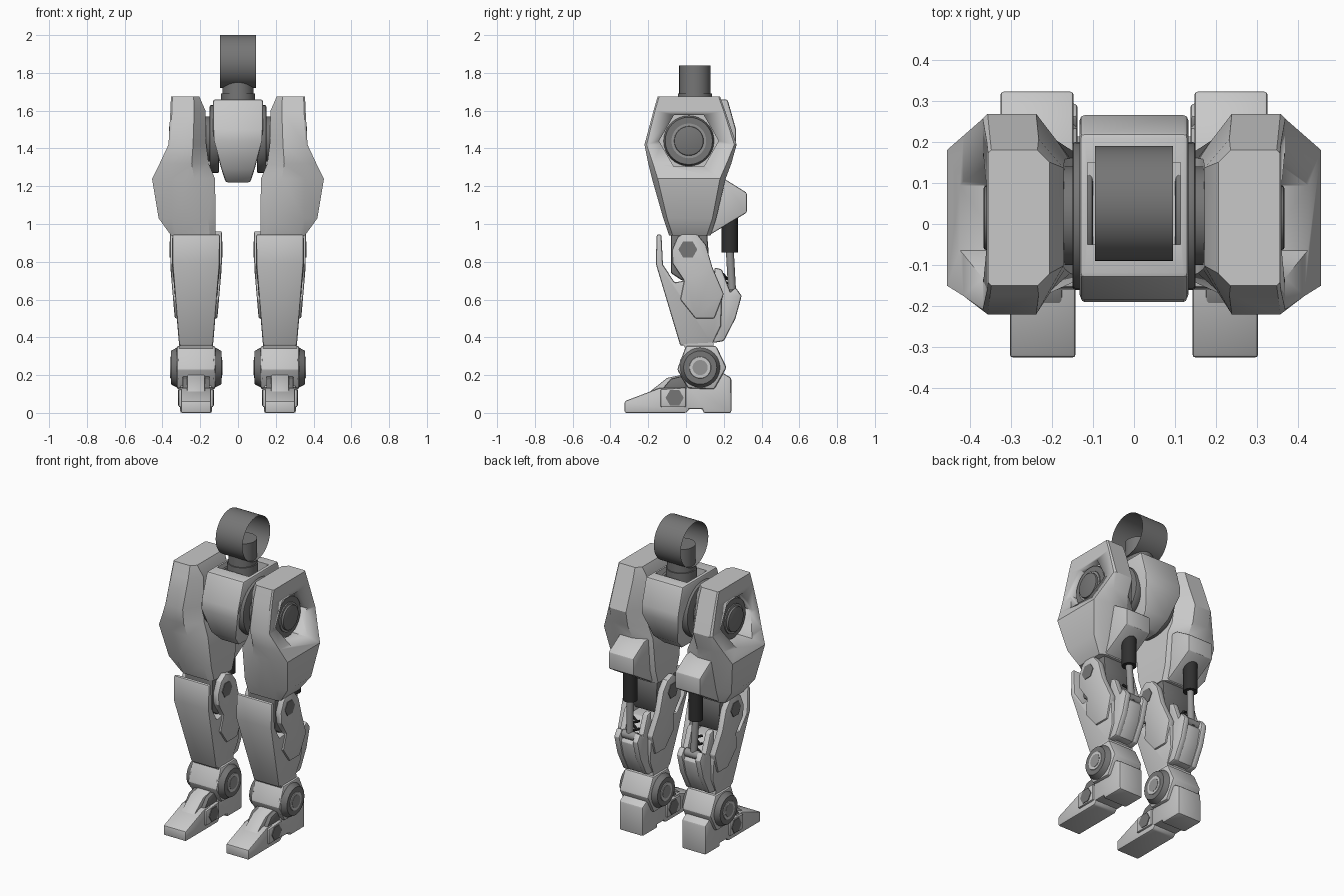
import bpy, bmesh, math
from mathutils import Vector, Matrix

if "Cube" in bpy.data.objects:
    bpy.data.objects.remove(bpy.data.objects["Cube"])


def colour(name, v):
    m = bpy.data.materials.new(name)
    m.diffuse_color = (v, v, v, 1)
    m.use_nodes = True
    m.node_tree.nodes["Principled BSDF"].inputs["Base Color"].default_value = m.diffuse_color
    return m


ARMOUR = colour("light grey armour", 0.58)
JOINT = colour("dark grey joint", 0.18)
STEEL = colour("mid grey steel", 0.30)
BLACK = colour("near black rubber", 0.03)
LEG = 0.222  # x of the leg centre line


def finish(name, bm, mat, mirror=True, bevel=0.0):
    bmesh.ops.recalc_face_normals(bm, faces=bm.faces)
    me = bpy.data.meshes.new(name)
    bm.to_mesh(me)
    bm.free()
    ob = bpy.data.objects.new(name, me)
    bpy.context.collection.objects.link(ob)
    me.materials.append(mat)
    bpy.ops.object.select_all(action='DESELECT')
    ob.select_set(True)
    bpy.context.view_layer.objects.active = ob
    if bevel:
        b = ob.modifiers.new("bevel", 'BEVEL')
        b.width, b.segments, b.limit_method = bevel, 2, 'ANGLE'
        b.angle_limit = math.radians(35)
        bpy.ops.object.modifier_apply(modifier="bevel")
    bpy.ops.object.shade_smooth_by_angle(angle=math.radians(28))
    if mirror:
        ob.modifiers.new("mirror", 'MIRROR')
    return ob


def loft(name, rings, mat, **kw):
    bm = bmesh.new()
    vs = [[bm.verts.new(p) for p in r] for r in rings]
    n = len(vs[0])
    for a, b in zip(vs, vs[1:]):
        for i in range(n):
            bm.faces.new((a[i], a[(i + 1) % n], b[(i + 1) % n], b[i]))
    bm.faces.new(vs[0])
    bm.faces.new(vs[-1])
    return finish(name, bm, mat, **kw)


def prism(name, pts, x0, x1, mat, **kw):
    """Side (y, z) outline spanning x0..x1; each may be a function of z."""
    f = [x if callable(x) else (lambda z, x=x: x) for x in (x0, x1)]
    return loft(name, [[(g(z), y, z) for y, z in pts] for g in f], mat, **kw)


def rod(name, a, b, r, mat, r2=None, sides=32, caps=True, spin=0.0, **kw):
    a, b = Vector(a), Vector(b)
    d = b - a
    bm = bmesh.new()
    m = (Matrix.Translation((a + b) / 2) @ d.to_track_quat('Z', 'Y').to_matrix().to_4x4()
         @ Matrix.Rotation(spin, 4, 'Z'))
    bmesh.ops.create_cone(bm, cap_ends=caps, segments=sides, radius1=r,
                          radius2=r if r2 is None else r2, depth=d.length, matrix=m)
    return finish(name, bm, mat, **kw)


def xrod(name, x0, x1, y, z, r, mat, **kw):
    return rod(name, (x0, y, z), (x1, y, z), r, mat, **kw)


def hexa(y, z, r):
    return [(y + r * math.cos(i * math.pi / 3), z + r * math.sin(i * math.pi / 3)) for i in range(6)]


def cut(ob, cutter):
    m = ob.modifiers.new("cut", 'BOOLEAN')
    m.object, m.solver = cutter, 'EXACT'
    bpy.context.view_layer.objects.active = ob
    bpy.ops.object.modifier_move_to_index(modifier="cut", index=0)
    bpy.ops.object.modifier_apply(modifier="cut")
    bpy.data.objects.remove(cutter)


# Pelvis block with a recessed top, and the neck with its open ring
pelvis = prism("pelvis", [(-.13, 1.66), (-.185, 1.50), (-.19, 1.44), (-.15, 1.29), (-.08, 1.22),
                          (.13, 1.22), (.21, 1.29), (.265, 1.44), (.265, 1.50), (.22, 1.66)],
               lambda z: -min(.132, .065 + (z - 1.22) * .34),
               lambda z: min(.132, .065 + (z - 1.22) * .34), ARMOUR, mirror=False, bevel=.012)
cut(pelvis, prism("recess_cutter", [(-.05, 1.60), (.15, 1.60), (.15, 1.8), (-.05, 1.8)],
                  -.113, .113, JOINT, mirror=False))
rod("neck_base", (0, .047, 1.58), (0, .047, 1.69), .09, JOINT, mirror=False)
rod("neck", (0, .047, 1.6), (0, .047, 1.84), .083, JOINT, mirror=False)
rod("neck_ring", (-.095, .05, 1.86), (.095, .05, 1.86), .14, JOINT, sides=48, caps=False, mirror=False)

# Hip discs between pelvis and thigh
xrod("hip_disc", .10, .15, .02, 1.45, .18, JOINT, bevel=.008)
xrod("hip_axle", .14, .20, .02, 1.45, .12, JOINT)


# Thigh shell: chamfered sections stacked in z
def section(z, x0, x1, y0, y1, ix, iy, ox, oy):
    return [(x0, y0 + iy, z), (x0 + ix, y0, z), (x1 - ox, y0, z), (x1, y0 + oy, z),
            (x1, y1 - oy, z), (x1 - ox, y1, z), (x0 + ix, y1, z), (x0, y1 - iy, z)]


thigh = loft("thigh", [section(*s) for s in (
    (1.675, .205, .355, -.15, .18, .03, .03, .008, .008),
    (1.60, .172, .358, -.172, .207, .06, .07, .008, .008),
    (1.42, .168, .368, -.22, .268, .07, .11, .012, .012),
    (1.32, .155, .415, -.20, .24, .09, .08, .06, .025),
    (1.24, .122, .455, -.18, .21, .11, .05, .10, .03),
    (1.03, .118, .42, -.12, .16, .04, .02, .07, .02),
    (0.94, .12, .355, -.09, .13, .03, .02, .03, .02))], ARMOUR)
cut(thigh, prism("hip_cutter", hexa(.015, 1.44, .158), .315, .6, ARMOUR, mirror=False))

# Outer hip cap in the hexagonal recess
xrod("hip_cap_rim", .31, .345, .015, 1.44, .135, JOINT, r2=.125)
xrod("hip_cap_ring", .34, .352, .015, 1.44, .092, STEEL)
xrod("hip_cap", .34, .366, .015, 1.44, .078, JOINT, bevel=.006)

# Piston mount behind the thigh
prism("piston_mount", [(.08, 1.24), (.21, 1.235), (.322, 1.165), (.322, 1.06), (.13, .945), (.05, .945)],
      .147, .325, ARMOUR, bevel=.008)

# Knee end of the thigh
prism("knee_core", [(-.08, .97), (-.08, .74), (-.02, .70), (.07, .72), (.12, .85), (.11, .97)],
      .125, .32, JOINT, bevel=.01)


# Shin: front plate and body, tapered in width, with knee ears either side
def half(z):
    return min(.134, .098 + (z - .36) * .085)


prism("shin", [(-.155, .945), (-.13, .945), (-.122, .785), (-.06, .69), (-.01, .70), (.12, .70),
               (.19, .62), (.185, .46), (.14, .365), (-.03, .355), (-.16, .79)],
      lambda z: LEG - half(z) + .008, lambda z: LEG + half(z) - .008, ARMOUR, bevel=.01)
EAR = [(-.01, .70), (-.07, .79), (-.075, .86), (-.045, .93), (0, .962), (.06, .945), (.105, .89),
       (.14, .77), (.20, .63), (.15, .50), (.05, .50), (-.03, .60)]
for side, label in ((1, "outer"), (-1, "inner")):
    prism(label + "_knee_ear", EAR, lambda z: LEG + side * (half(z) - .038),
          lambda z: LEG + side * (half(z) + .003), ARMOUR, bevel=.008)
    prism(label + "_knee_bolt", hexa(.01, .865, .05), LEG + side * .12, LEG + side * .14, JOINT)
    # Calf prongs
    prism(label + "_calf_prong", [(.14, .37), (.2, .38), (.262, .50), (.295, .62), (.262, .665),
                                  (.235, .64), (.19, .76), (.15, .77)],
          LEG + side * .045, LEG + side * .085, ARMOUR, bevel=.01)
    # Ankle discs
    for nm, a, b, r, r2, m in (("disc", .09, .134, .112, .088, JOINT),
                               ("ring", .13, .137, .06, .056, ARMOUR),
                               ("pin", .13, .139, .04, .04, STEEL)):
        xrod(label + "_ankle_" + nm, LEG + side * a, LEG + side * b, .075, .24, r, m, r2=r2)
    # Foot bolts
    prism(label + "_foot_bolt", hexa(-.06, .08, .048), LEG + side * .08, LEG + side * .096, JOINT)

# Calf body cup, piston and small cable
prism("calf", [(.14, .38), (.195, .38), (.25, .49), (.275, .59), (.25, .62), (.15, .62)],
      LEG - .055, LEG + .055, ARMOUR, bevel=.01)
rod("piston_sleeve", (.232, .232, .85), (.232, .232, 1.08), .043, BLACK)
rod("piston_rod", (.226, .246, .61), (.232, .232, .86), .021, STEEL)
xrod("piston_pin", LEG - .05, LEG + .05, .246, .63, .026, STEEL)
for i in range(4):
    z = .735 - i * .025
    s = 1 if i % 2 else -1
    rod("cable_%d" % (i + 1), (.222 - s * .03, .195, z), (.222 + s * .03, .215, z - .025), .008, BLACK, sides=8)

# Ankle block
prism("ankle", [(.0, .355), (.16, .355), (.215, .24), (.15, .125), (.01, .13), (-.047, .23)],
      LEG - .103, LEG + .103, ARMOUR, bevel=.012)
prism("ankle_neck", [(-.03, .40), (.14, .40), (.15, .33), (0, .33)], LEG - .09, LEG + .09, ARMOUR)

# Foot: toe, side block, heel and instep ridge
prism("toe", [(-.325, 0), (-.325, .062), (-.14, .132), (.02, .132), (.02, .02), (0, 0)],
      LEG - .08, LEG + .08, ARMOUR, bevel=.008)
prism("foot_block", [(-.135, .03), (-.135, .125), (0, .135), (0, .03)], LEG - .092, LEG + .092, ARMOUR, bevel=.008)
prism("heel", [(0, .02), (.09, .02), (.09, 0), (.24, 0), (.24, .185), (.2, .208), (.04, .2), (0, .15)],
      LEG - .084, LEG + .084, ARMOUR, bevel=.01)
prism("instep_ridge", [(-.22, .09), (-.10, .185), (-.03, .20), (.03, .25), (.03, .1)],
      LEG - .047, LEG + .047, ARMOUR, bevel=.006)
prism("instep_bracket", [(-.13, .12), (-.08, .18), (-.02, .195), (.03, .235), (.03, .12)],
      LEG - .072, LEG + .072, JOINT, bevel=.006)
